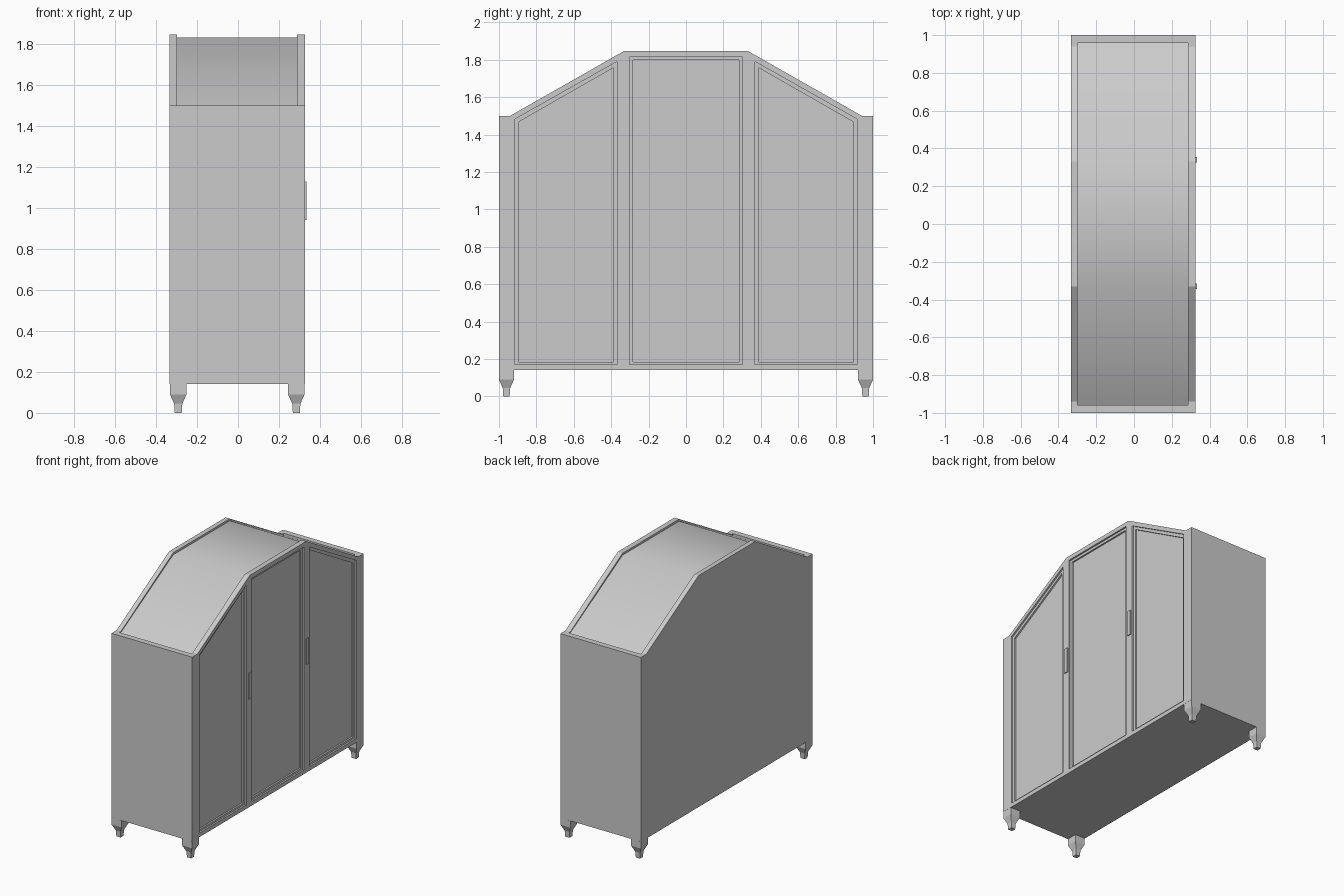
import bpy, bmesh
from mathutils import Matrix

if "Cube" in bpy.data.objects:
    bpy.data.objects.remove(bpy.data.objects["Cube"])

# local (x, y, z) -> world (y, z, x): profiles are drawn in the side plane
SIDE = Matrix(((0, 0, 1, 0), (1, 0, 0, 0), (0, 1, 0, 0), (0, 0, 0, 1)))


def add_object(name, bm):
    mesh = bpy.data.meshes.new(name)
    bm.to_mesh(mesh)
    bm.free()
    ob = bpy.data.objects.new(name, mesh)
    bpy.context.collection.objects.link(ob)
    return ob


def slab(name, loops, x0, x1):
    """Filled (y, z) outline with optional holes, from x0 to x1."""
    cu = bpy.data.curves.new(name, 'CURVE')
    cu.dimensions, cu.fill_mode = '2D', 'BOTH'
    cu.extrude = (x1 - x0) / 2
    for pts in loops:
        sp = cu.splines.new('POLY')
        sp.points.add(len(pts) - 1)
        for p, (y, z) in zip(sp.points, pts):
            p.co = (y, z, 0, 1)
        sp.use_cyclic_u = True
    tmp = bpy.data.objects.new(name + "_outline", cu)
    bpy.context.collection.objects.link(tmp)
    deps = bpy.context.evaluated_depsgraph_get()
    mesh = bpy.data.meshes.new_from_object(tmp.evaluated_get(deps))
    bpy.data.objects.remove(tmp)
    bm = bmesh.new()
    bm.from_mesh(mesh)
    bm.transform(Matrix.Translation(((x0 + x1) / 2, 0, 0)) @ SIDE)
    bmesh.ops.remove_doubles(bm, verts=bm.verts, dist=1e-5)
    bmesh.ops.recalc_face_normals(bm, faces=bm.faces)
    for f in bm.faces:
        f.smooth = False
    return add_object(name, bm)


def box(name, lo, hi):
    bm = bmesh.new()
    bmesh.ops.create_cube(bm, size=1)
    for v in bm.verts:
        v.co = [a + (b - a) * (c + 0.5) for a, b, c in zip(lo, hi, v.co)]
    return add_object(name, bm)


def mirror(pts):
    return [(-y, z) for y, z in reversed(pts)]


# Gabled outline shared by back panel and front frame
half = [(1, 0.14), (1, 1.5), (0.94, 1.5), (0.33, 1.847)]
outline = half + mirror(half)

# Door openings and the smaller panels inside them
side_out = [(0.368, 0.17), (0.915, 0.17), (0.915, 1.482), (0.368, 1.79)]
side_in = [(0.388, 0.185), (0.895, 0.185), (0.895, 1.467), (0.388, 1.757)]
mid_out = [(-0.303, 0.17), (0.303, 0.17), (0.303, 1.815), (-0.303, 1.815)]
mid_in = [(-0.283, 0.185), (0.283, 0.185), (0.283, 1.797), (-0.283, 1.797)]
doors = {"left": (mirror(side_out), mirror(side_in)),
         "middle": (mid_out, mid_in),
         "right": (side_out, side_in)}

slab("back_panel", [outline], -0.333, -0.298)
slab("front_frame", [outline] + [d[0] for d in doors.values()], 0.287, 0.326)
for key, (outer, inner) in doors.items():
    slab(key + "_door_frame", [outer, inner], 0.287, 0.314)
    slab(key + "_door_panel", [inner], 0.287, 0.302)

# Carcass: bottom, sides and sunken roof as one open sleeve
half = [(1, 0.14), (1, 1.5), (0.957, 1.5), (0.957, 1.482), (0.33, 1.832)]
prof = half + mirror(half)
bm = bmesh.new()
a, b = ([bm.verts.new((x, y, z)) for y, z in prof] for x in (-0.298, 0.287))
for i in range(len(prof)):
    j = (i + 1) % len(prof)
    bm.faces.new((a[i], a[j], b[j], b[i]))
bmesh.ops.recalc_face_normals(bm, faces=bm.faces)
carcass = add_object("carcass", bm)
bpy.context.view_layer.objects.active = carcass
carcass.select_set(True)
bpy.ops.object.shade_smooth_by_angle(angle=0.6)

# Square tapered legs
for xname, cx in (("back", -0.2915), ("front", 0.2845)):
    for yname, cy in (("left", -0.96), ("right", 0.96)):
        bm = bmesh.new()
        rings = []
        for z, r in ((0.14, 0.0405), (0.09, 0.0405), (0.045, 0.02), (0, 0.017)):
            rings.append([bm.verts.new((cx + r * sx, cy + r * sy, z))
                          for sx, sy in ((-1, -1), (1, -1), (1, 1), (-1, 1))])
        for p, q in zip(rings, rings[1:]):
            for i in range(4):
                bm.faces.new((p[i], p[i - 1], q[i - 1], q[i]))
        bm.faces.new(rings[0])
        bm.faces.new(rings[-1])
        bmesh.ops.recalc_face_normals(bm, faces=bm.faces)
        add_object(f"{xname}_{yname}_leg", bm)

# Slim handles on the uprights between the doors
for name, y in (("left", -0.33), ("right", 0.34)):
    box(name + "_handle", (0.32, y - 0.015, 0.94), (0.333, y + 0.015, 1.13))
